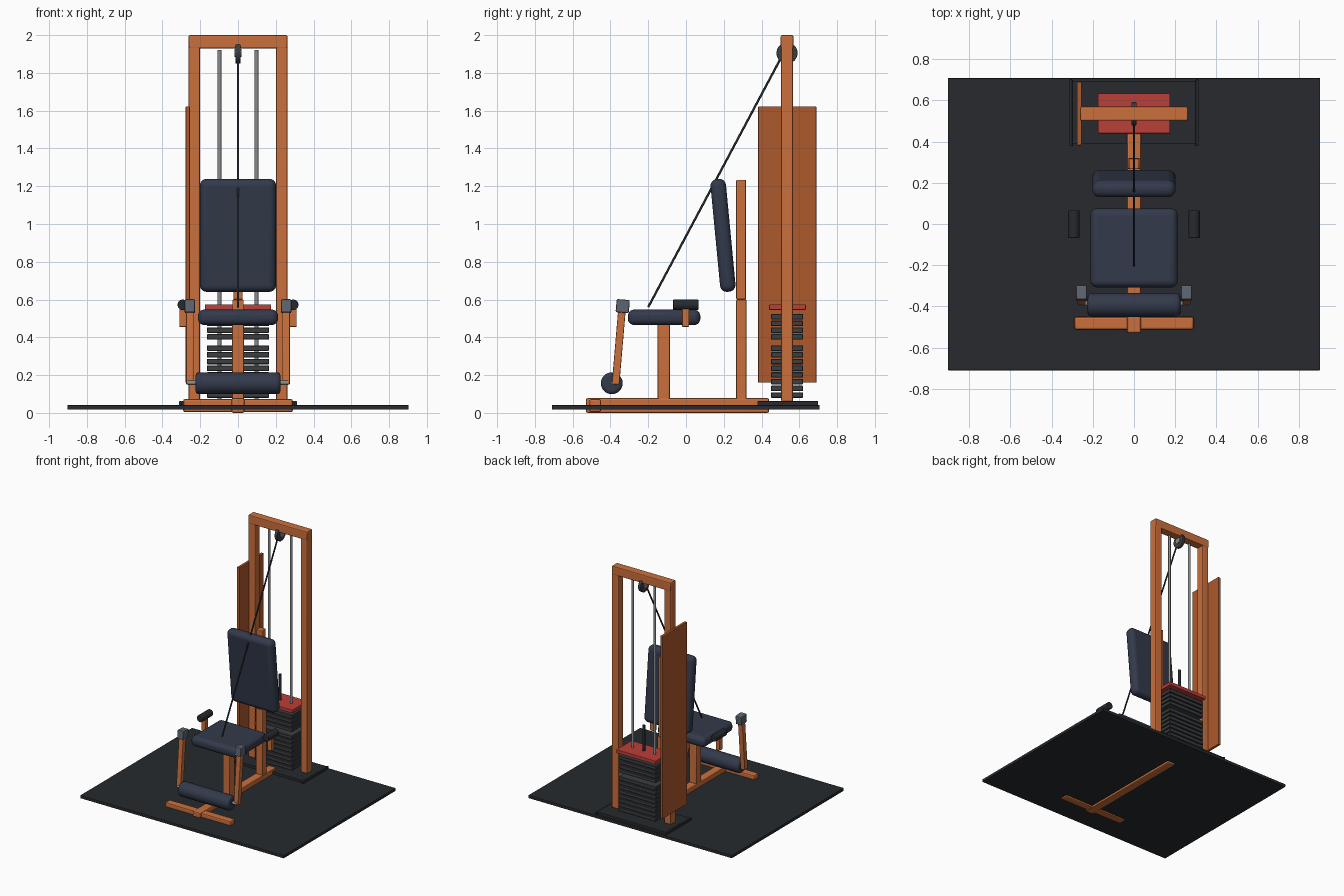
import bpy, math
from mathutils import Vector


def mat(name, r, g, b):
    m = bpy.data.materials.new(name)
    m.diffuse_color = (r, g, b, 1)
    return m


ORANGE = mat("orange paint", 0.60, 0.16, 0.045)
PANEL = mat("panel orange", 0.42, 0.10, 0.025)
PAD = mat("navy vinyl", 0.033, 0.042, 0.07)
DARK = mat("dark rubber", 0.02, 0.023, 0.027)
IRON = mat("iron", 0.045, 0.047, 0.052)
STEEL = mat("steel", 0.25, 0.26, 0.27)
JOINT = mat("joint grey", 0.11, 0.13, 0.16)
RED = mat("red", 0.50, 0.05, 0.04)


def finish(ob, name, m, bevel, seg):
    ob.name = name
    ob.data.materials.append(m)
    bpy.ops.object.shade_smooth_by_angle(angle=math.radians(35))
    if bevel:
        b = ob.modifiers.new("bevel", 'BEVEL')
        b.width, b.segments, b.limit_method = bevel, seg, 'ANGLE'
        bpy.ops.object.modifier_apply(modifier=b.name)
        bpy.ops.object.shade_smooth_by_angle(angle=math.radians(35))
    return ob


def box(name, lo, hi, m, bevel=0.006, seg=2, tilt=0.0):
    lo, hi = Vector(lo), Vector(hi)
    bpy.ops.mesh.primitive_cube_add(size=1, location=(lo + hi) / 2)
    ob = bpy.context.object
    ob.scale = hi - lo
    bpy.ops.object.transform_apply(location=False, rotation=False, scale=True)
    ob.rotation_euler.x = tilt
    return finish(ob, name, m, bevel, seg)


def rod(name, a, b, r, m, bevel=0.0, sides=24):
    a, b = Vector(a), Vector(b)
    d = b - a
    bpy.ops.mesh.primitive_cylinder_add(vertices=sides, radius=r, depth=d.length, location=(a + b) / 2)
    ob = bpy.context.object
    ob.rotation_euler = d.to_track_quat('Z', 'Y').to_euler()
    return finish(ob, name, m, bevel, 3)


# Floor mat and base frame
box("floor_mat", (-0.903, -0.71, 0.017), (0.903, 0.708, 0.041), DARK, 0.003)
box("base_spine", (-0.035, -0.53, 0), (0.035, 0.44, 0.078), ORANGE, 0.01)
box("front_foot", (-0.29, -0.512, 0.004), (0.29, -0.45, 0.073), ORANGE, 0.01)
box("stack_base", (-0.30, 0.39, 0.02), (0.30, 0.692, 0.062), DARK, 0.003)

# Tower
box("top_beam", (-0.262, 0.501, 1.93), (0.262, 0.569, 2.0), ORANGE, 0.008)
for s, side in ((-1, "left"), (1, "right")):
    x = 0.232 * s
    box(side + "_upright", (x - 0.03, 0.503, 0.06), (x + 0.03, 0.567, 1.95), ORANGE, 0.008)
    box(side + "_base_rail", (0.306 * s - 0.007, 0.378, 0.022), (0.306 * s + 0.007, 0.7, 0.062), DARK, 0.003)
    rod(side + "_guide_rod", (0.098 * s, 0.535, 0.06), (0.098 * s, 0.535, 1.92), 0.01, STEEL)
box("side_panel", (-0.277, 0.382, 0.16), (-0.255, 0.69, 1.622), PANEL, 0.003)

# Weight stack, with a gap where the pin sits
for i in range(12):
    z = 0.08 + 0.0355 * i + (0.024 if i > 7 else 0)
    box("weight_plate", (-0.165, 0.45, z), (0.165, 0.62, z + 0.029), IRON, 0.003, 1)
box("top_plate", (-0.175, 0.44, 0.545), (0.175, 0.634, 0.574), RED, 0.004)
rod("selector_stem", (0, 0.535, 0.08), (0, 0.535, 0.78), 0.011, DARK)

# Pulley and cable
rod("pulley", (-0.013, 0.535, 1.905), (0.013, 0.535, 1.905), 0.056, IRON, 0.004, 32)
rod("pulley_hub", (-0.018, 0.535, 1.905), (0.018, 0.535, 1.905), 0.022, STEEL)
rod("cable", (0, 0.503, 1.88), (0, -0.2, 0.56), 0.006, DARK, sides=12)

# Seat and backrest
box("seat_post", (-0.032, -0.15, 0.07), (0.032, -0.086, 0.47), ORANGE)
box("seat", (-0.212, -0.308, 0.465), (0.212, 0.076, 0.547), PAD, 0.034, 5)
box("back_post", (-0.03, 0.266, 0.07), (0.03, 0.32, 0.6), ORANGE)
box("back_post_upper", (-0.025, 0.266, 0.6), (0.025, 0.318, 1.234), ORANGE)
box("back_pad", (-0.202, 0.155, 0.64), (0.202, 0.237, 1.24), PAD, 0.036, 5, tilt=0.095)

# Handles and swinging leg lever
for s, side in ((-1, "left"), (1, "right")):
    x = 0.292 * s
    rod(side + "_grip", (x, -0.068, 0.572), (x, 0.066, 0.572), 0.028, DARK, 0.005)
    box(side + "_grip_post", (x - 0.018, -0.02, 0.455), (x + 0.018, 0.016, 0.555), ORANGE, 0.004)
    x = 0.255 * s
    box(side + "_lever_arm", (x - 0.02, -0.375, 0.15), (x + 0.02, -0.335, 0.57), ORANGE, 0.005, tilt=-0.085)
    box(side + "_lever_joint", (x - 0.027, -0.37, 0.53), (x + 0.027, -0.3, 0.6), JOINT, 0.007, tilt=-0.085)
rod("shin_roller", (-0.225, -0.393, 0.157), (0.225, -0.393, 0.157), 0.058, PAD, 0.018, 32)
rod("roller_axle", (-0.265, -0.385, 0.16), (0.265, -0.385, 0.16), 0.012, STEEL)
